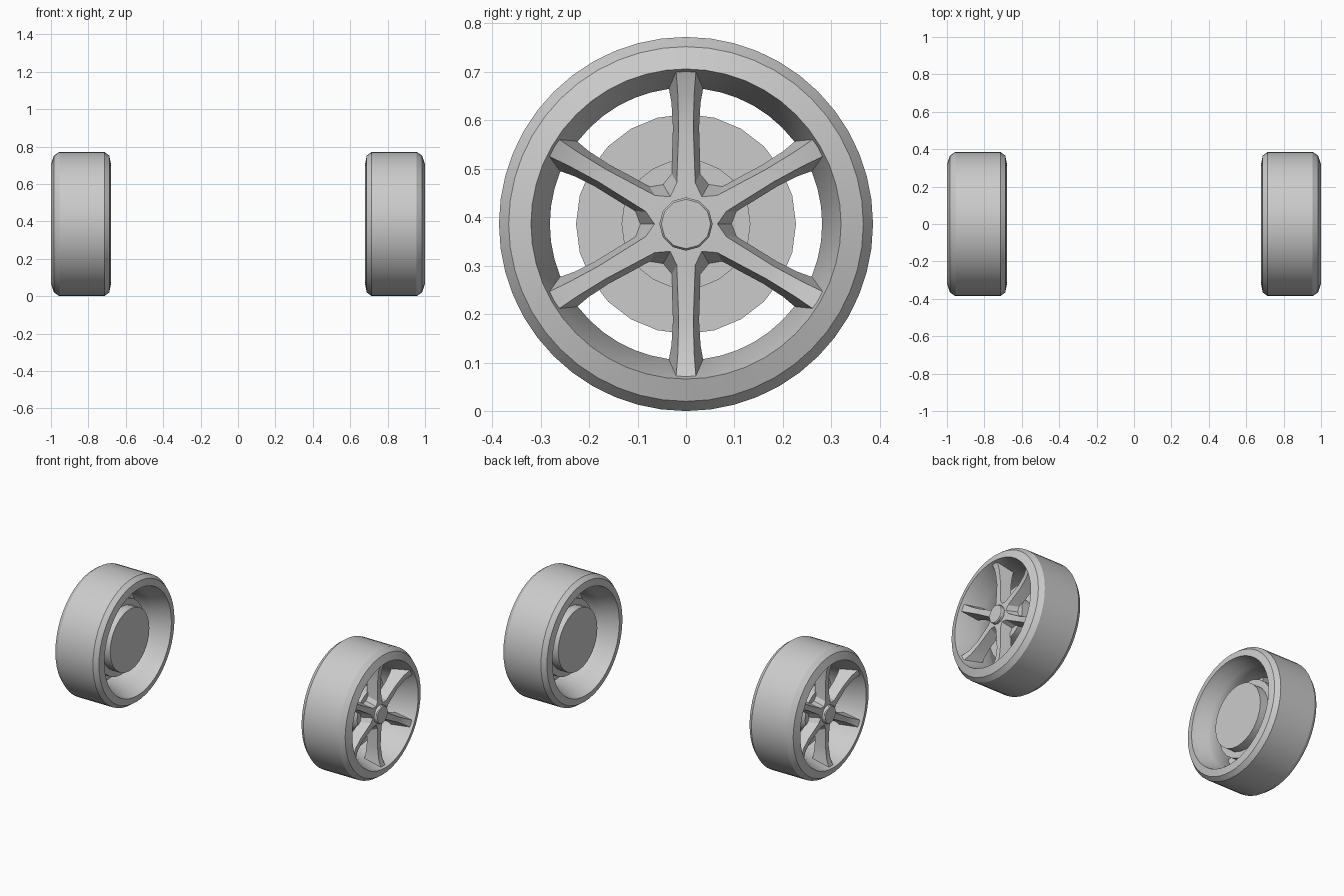
import bpy, bmesh
from math import cos, sin, pi

if "Cube" in bpy.data.objects:
    bpy.data.objects.remove(bpy.data.objects["Cube"])

CZ = 0.386  # axle height


def finish(bm, name, angle=30):
    """Turn a bmesh into an object with sharp edges kept."""
    bmesh.ops.remove_doubles(bm, verts=bm.verts, dist=1e-5)
    bmesh.ops.recalc_face_normals(bm, faces=bm.faces)
    me = bpy.data.meshes.new(name)
    bm.to_mesh(me)
    bm.free()
    ob = bpy.data.objects.new(name, me)
    bpy.context.collection.objects.link(ob)
    bpy.ops.object.select_all(action='DESELECT')
    ob.select_set(True)
    bpy.context.view_layer.objects.active = ob
    bpy.ops.object.shade_smooth_by_angle(angle=angle * pi / 180)
    return ob


def lathe(name, profile, n, side, closed=False):
    """Spin (x, radius) points about the axle; open profiles get end caps."""
    bm = bmesh.new()
    rings = []
    for x, r in profile:
        rings.append([bm.verts.new((side * x, r * sin(2 * pi * i / n),
                                    CZ + r * cos(2 * pi * i / n))) for i in range(n)])
    pairs = list(zip(rings, rings[1:]))
    if closed:
        pairs.append((rings[-1], rings[0]))
    else:
        bm.faces.new(rings[0])
        bm.faces.new(rings[-1])
    for a, b in pairs:
        for i in range(n):
            j = (i + 1) % n
            bm.faces.new((a[i], a[j], b[j], b[i]))
    return finish(bm, name)


# Spoke sections: front (radius, half width, x), back (radius, half width, x)
SECTIONS = [
    ((0.0563, 0.0325, 0.962), (0.0823, 0.0475, 0.900)),
    ((0.085, 0.019, 0.961), (0.105, 0.030, 0.898)),
    ((0.200, 0.015, 0.958), (0.200, 0.027, 0.893)),
    ((0.270, 0.017, 0.967), (0.250, 0.030, 0.888)),
    ((0.322, 0.021, 0.987), (0.283, 0.036, 0.883)),
]


def spokes(name, side):
    """Six tapered spokes meeting in a star-shaped hub."""
    bm = bmesh.new()
    for k in range(6):
        a = k * pi / 3

        def vert(r, w, x):
            return bm.verts.new((side * x, r * sin(a) + w * cos(a),
                                 CZ + r * cos(a) - w * sin(a)))
        loops = []
        for (rf, wf, xf), (rb, wb, xb) in SECTIONS:
            loops.append([vert(rf, -wf, xf), vert(rf, wf, xf),
                          vert(rb, wb, xb), vert(rb, -wb, xb)])
        # centre wedge
        front, back = vert(0, 0, 0.962), vert(0, 0, 0.900)
        bm.faces.new((front, loops[0][1], loops[0][0]))
        bm.faces.new((back, loops[0][3], loops[0][2]))
        # spoke sides and tip
        for p, q in zip(loops, loops[1:]):
            for i in range(4):
                j = (i + 1) % 4
                bm.faces.new((p[i], p[j], q[j], q[i]))
        bm.faces.new(loops[-1])
        # the first sections meet their neighbours along the valley edges
    return finish(bm, name)


for side, label in ((1, "right"), (-1, "left")):
    # tyre and rim in one closed ring
    lathe(label + "_tyre_and_rim",
          [(0.715, 0.386), (0.955, 0.386), (0.984, 0.366), (1.0, 0.320),
           (0.880, 0.281), (0.800, 0.281), (0.770, 0.290), (0.715, 0.315),
           (0.680, 0.325), (0.688, 0.366)], 48, side, closed=True)
    # six spokes
    spokes(label + "_spokes", side)
    # hub cap
    lathe(label + "_hub_cap",
          [(0.95, 0.055), (0.976, 0.055), (0.982, 0.051)], 12, side)
    # brake disc with inner drum and outer hat
    lathe(label + "_brake_disc",
          [(0.735, 0.190), (0.790, 0.190), (0.790, 0.227), (0.835, 0.227),
           (0.835, 0.133), (0.902, 0.133)], 24, side)
